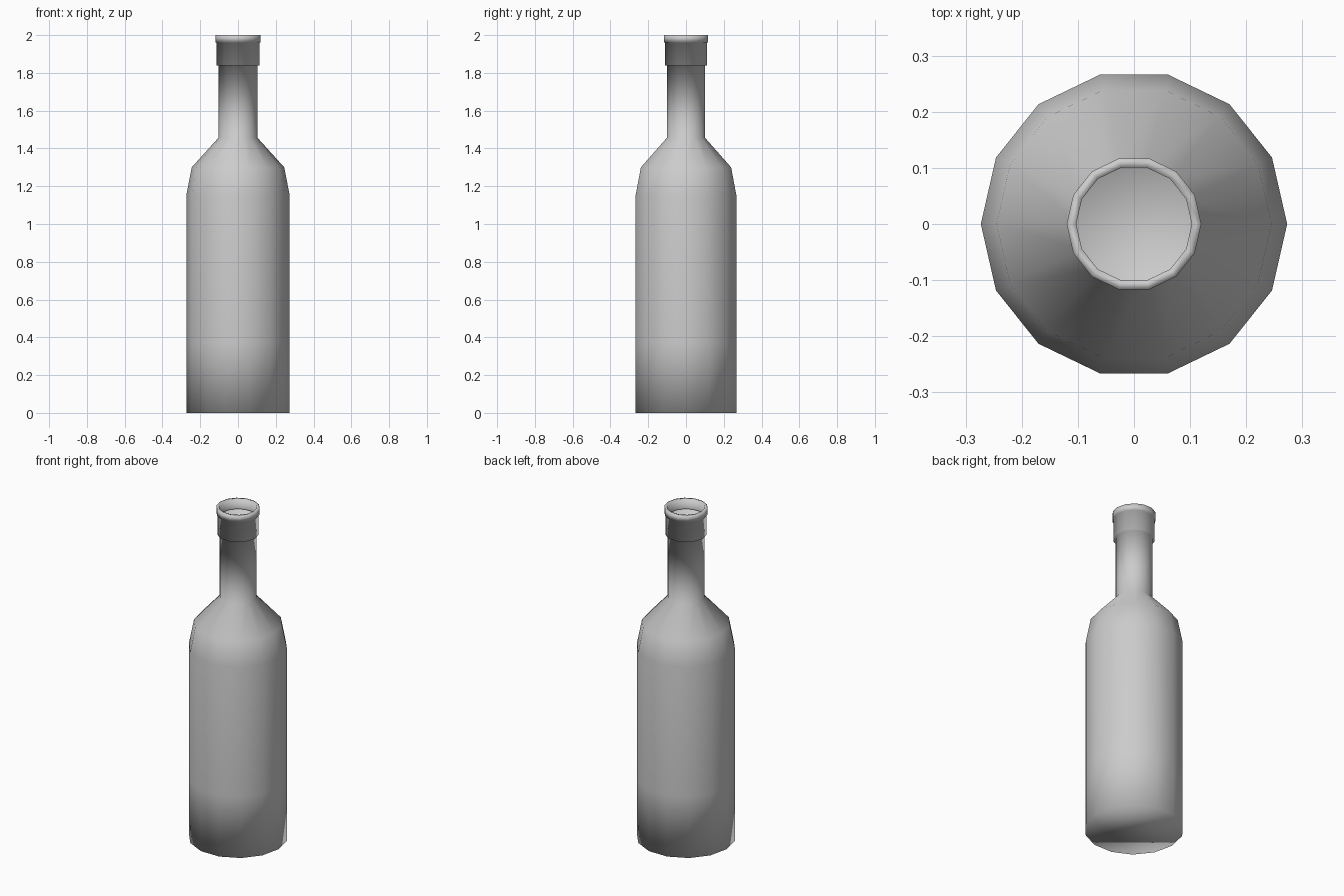
import bpy, bmesh, math

if "Cube" in bpy.data.objects:
    bpy.data.objects.remove(bpy.data.objects["Cube"])

SIDES = 14

# Half profile (radius, height) from the base up and over the lip
profile = [
    (0.273, 0.0), (0.273, 0.37), (0.273, 1.155),   # body
    (0.245, 1.30), (0.103, 1.457),                 # shoulder
    (0.103, 1.84), (0.115, 1.84),                  # neck and collar step
    (0.115, 1.962), (0.12, 1.962),                 # collar and lip step
    (0.12, 2.0), (0.103, 2.0), (0.103, 1.94),      # lip, folding inside
]

bm = bmesh.new()
rings = []
for r, z in profile:
    ring = []
    for i in range(SIDES):
        a = 2 * math.pi * i / SIDES
        ring.append(bm.verts.new((r * math.cos(a), r * math.sin(a), z)))
    rings.append(ring)

# Walls
for low, high in zip(rings, rings[1:]):
    for i in range(SIDES):
        j = (i + 1) % SIDES
        bm.faces.new((low[i], low[j], high[j], high[i]))

# Flat base, the mouth stays open
bm.faces.new(rings[0][::-1])

for f in bm.faces:
    f.smooth = True

mesh = bpy.data.meshes.new("bottle")
bm.to_mesh(mesh)
bm.free()
bottle = bpy.data.objects.new("bottle", mesh)
bpy.context.collection.objects.link(bottle)
